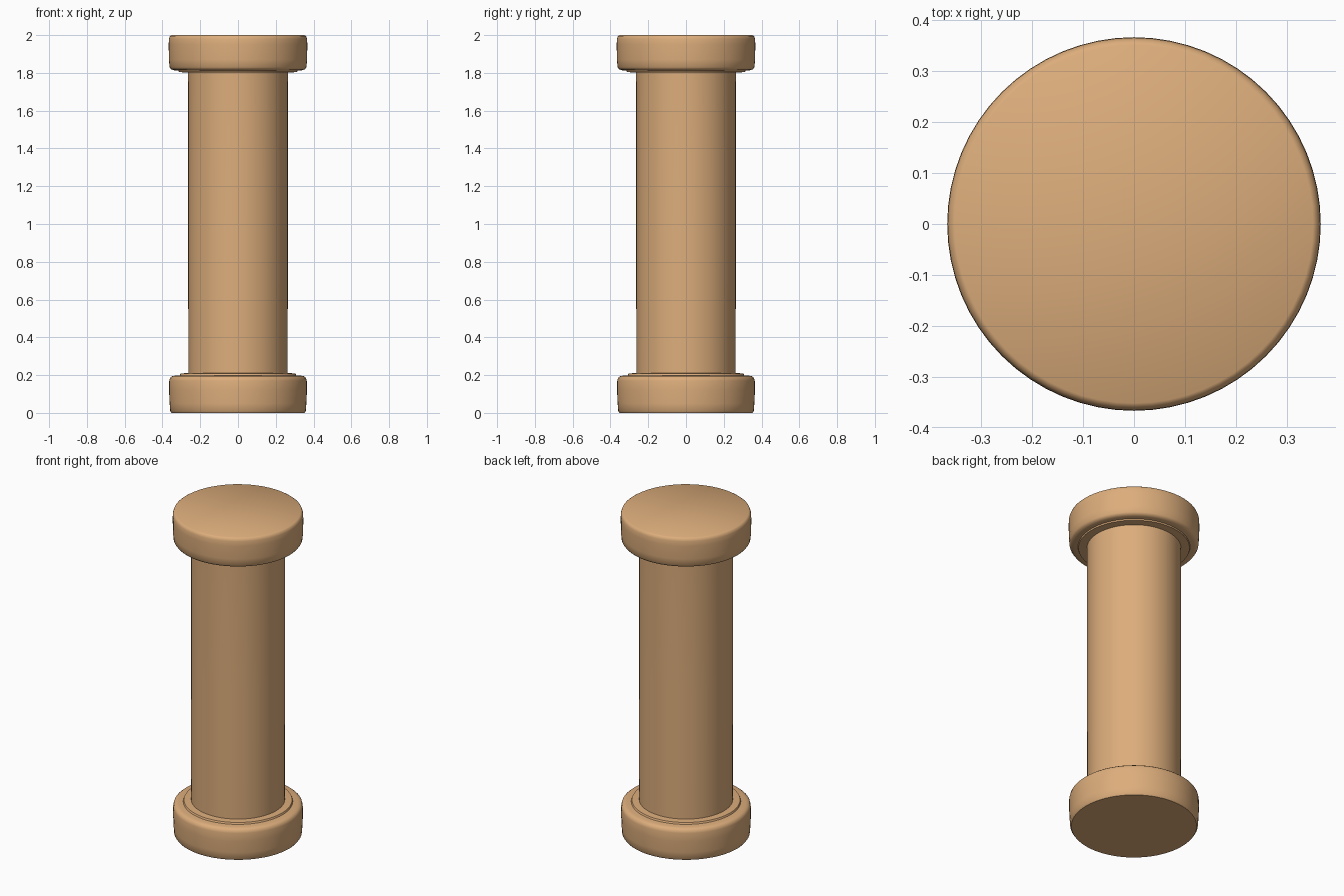
import bpy, bmesh, math

if "Cube" in bpy.data.objects:
    bpy.data.objects.remove(bpy.data.objects["Cube"])

tan = bpy.data.materials.new("tan")
tan.diffuse_color = (0.72, 0.42, 0.2, 1)
tan.use_nodes = True
tan.node_tree.nodes["Principled BSDF"].inputs["Base Color"].default_value = tan.diffuse_color
SIDES = 64


def lathe(name, profile):
    """Spin (radius, z) points around z; a zero radius closes the end."""
    bm = bmesh.new()
    rings = []
    for r, z in profile:
        if r == 0:
            rings.append([bm.verts.new((0, 0, z))])
        else:
            rings.append([bm.verts.new((r * math.cos(2 * math.pi * i / SIDES),
                                        r * math.sin(2 * math.pi * i / SIDES), z))
                          for i in range(SIDES)])
    for a, b in zip(rings, rings[1:]):
        for i in range(SIDES):
            j = (i + 1) % SIDES
            if len(a) == 1:
                bm.faces.new((a[0], b[j], b[i]))
            elif len(b) == 1:
                bm.faces.new((a[i], a[j], b[0]))
            else:
                bm.faces.new((a[i], a[j], b[j], b[i]))
    bmesh.ops.recalc_face_normals(bm, faces=bm.faces)
    mesh = bpy.data.meshes.new(name)
    bm.to_mesh(mesh)
    bm.free()
    mesh.materials.append(tan)
    obj = bpy.data.objects.new(name, mesh)
    bpy.context.collection.objects.link(obj)
    bpy.ops.object.select_all(action='DESELECT')
    obj.select_set(True)
    bpy.context.view_layer.objects.active = obj
    bpy.ops.object.shade_smooth_by_angle(angle=math.radians(40))
    return obj


# Base: rounded disc with a low collar around the shaft
lathe("base", [(0, 0), (0.352, 0), (0.359, 0.01), (0.362, 0.05), (0.365, 0.12),
               (0.364, 0.17), (0.36, 0.185), (0.349, 0.194), (0.335, 0.197),
               (0.308, 0.199), (0.304, 0.209), (0.263, 0.211)])

# Shaft: plain round column
lathe("shaft", [(0.263, 0.211), (0.263, 0.27), (0.264, 1.0),
                (0.264, 1.75), (0.265, 1.802)])

# Capital: matching collar and rounded disc
lathe("capital", [(0.265, 1.802), (0.312, 1.804), (0.315, 1.812), (0.34, 1.814),
                  (0.354, 1.819), (0.362, 1.83), (0.366, 1.87), (0.367, 1.95),
                  (0.366, 1.98), (0.361, 1.994), (0.352, 2.0), (0, 2.0)])
